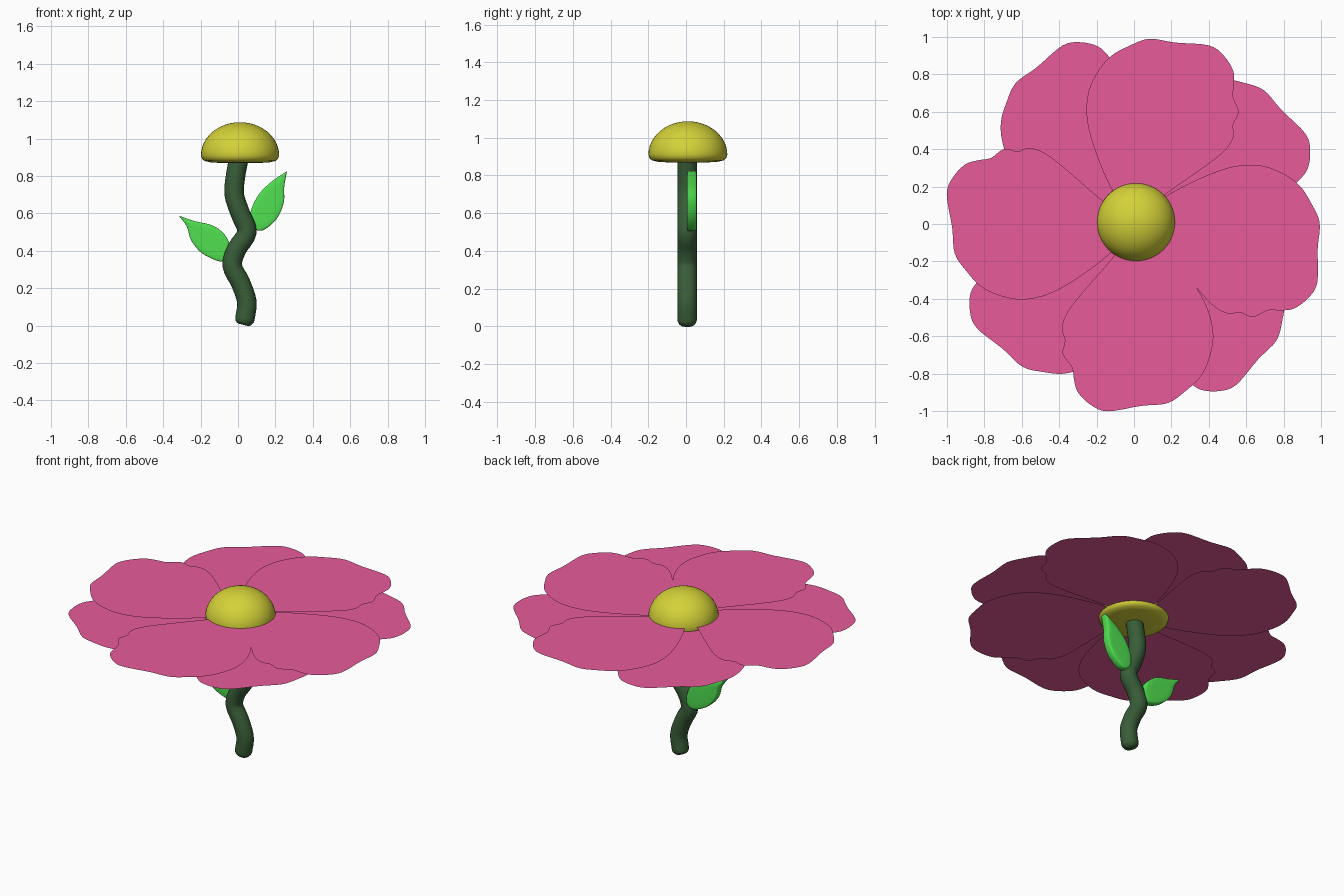
import bpy, bmesh, math
from mathutils import Vector, Matrix

if "Cube" in bpy.data.objects:
    bpy.data.objects.remove(bpy.data.objects["Cube"])


def material(name, rgb):
    m = bpy.data.materials.new(name)
    m.diffuse_color = (*rgb, 1)
    m.use_nodes = True
    m.node_tree.nodes["Principled BSDF"].inputs["Base Color"].default_value = m.diffuse_color
    return m


PINK = material("petal_pink", (0.80, 0.105, 0.32))
YELLOW = material("centre_yellow", (0.66, 0.64, 0.04))
LEAF = material("leaf_green", (0.08, 0.75, 0.08))
STEM = material("stem_green", (0.04, 0.11, 0.04))


def finish(bm, name, mat, smooth_angle=None):
    me = bpy.data.meshes.new(name)
    bm.to_mesh(me)
    bm.free()
    me.materials.append(mat)
    ob = bpy.data.objects.new(name, me)
    bpy.context.collection.objects.link(ob)
    if smooth_angle:
        bpy.ops.object.select_all(action='DESELECT')
        ob.select_set(True)
        bpy.context.view_layer.objects.active = ob
        bpy.ops.object.shade_smooth_by_angle(angle=smooth_angle)
    return ob


def smooth_path(pts, steps=4):
    """Open Catmull-Rom curve; the end points stay sharp."""
    p = [Vector(q) for q in pts]
    p = [p[0]] + p + [p[-1]]
    out = []
    for a, b, c, d in zip(p, p[1:], p[2:], p[3:]):
        for i in range(steps):
            t = i / steps
            out.append(0.5 * (2 * b + (c - a) * t + (2 * a - 5 * b + 4 * c - d) * t * t
                              + (3 * b - a - 3 * c + d) * t ** 3))
    return out + [p[-1]]


# petals: one wavy paper-thin outline, turned about the centre in two layers
CENTRE = Vector((0.01, 0.01))
PETAL = [(0.01, 0.03), (-0.11, 0.17), (-0.2, 0.37), (-0.25, 0.55), (-0.245, 0.7),
         (-0.19, 0.82), (-0.12, 0.9), (-0.03, 0.95), (0.08, 0.99), (0.22, 0.97),
         (0.4, 0.955), (0.48, 0.9), (0.53, 0.82), (0.535, 0.75), (0.53, 0.68),
         (0.56, 0.6), (0.53, 0.53), (0.53, 0.46), (0.45, 0.36), (0.17, 0.16), (0.01, 0.03)]


def petal(name, degrees, z):
    bm = bmesh.new()
    rot = Matrix.Rotation(math.radians(degrees), 2)
    verts = [bm.verts.new((*(CENTRE + rot @ (p - CENTRE)), z)) for p in smooth_path(PETAL)[:-1]]
    face = bm.faces.new(verts)
    face.normal_update()
    if face.normal.z < 0:
        face.normal_flip()
    bmesh.ops.triangulate(bm, faces=[face])
    finish(bm, name, PINK)


for layer, z, angles in (("upper", 0.925, (0, 104, 194, -86)),
                         ("lower", 0.905, (45, -40, -126, 146))):
    for i, a in enumerate(angles):
        petal(f"{layer}_petal_{i + 1}", a, z)

# flower centre: dome with a rounded rim, spun from a profile
bm = bmesh.new()
profile = [(0, 0.868), (0.1, 0.869), (0.16, 0.873), (0.19, 0.88), (0.203, 0.891), (0.209, 0.91)]
profile += [(0.209 * math.cos(t), 0.91 + 0.177 * math.sin(t))
            for t in (math.pi / 2 * i / 12 for i in range(1, 12))] + [(0, 1.087)]
verts = [bm.verts.new((r, 0, z)) for r, z in profile]
edges = [bm.edges.new(e) for e in zip(verts, verts[1:])]
bmesh.ops.spin(bm, geom=verts + edges, cent=(0, 0, 0), axis=(0, 0, 1),
               angle=2 * math.pi, steps=48)
bmesh.ops.remove_doubles(bm, verts=bm.verts, dist=1e-4)
bmesh.ops.recalc_face_normals(bm, faces=bm.faces)
bmesh.ops.translate(bm, verts=bm.verts, vec=(0.011, 0.01, 0))
finish(bm, "flower_centre", YELLOW, math.radians(60))

# stem: wavy round tube with a rounded foot
path = smooth_path([(0.028, 0.004), (0.030, 0.012), (0.033, 0.025), (0.039, 0.05), (0.047, 0.13),
                    (0.013, 0.23), (-0.031, 0.32), (-0.006, 0.41), (0.048, 0.5), (0.012, 0.6),
                    (-0.02, 0.7), (-0.013, 0.8), (0.003, 0.885)])
bm = bmesh.new()
rings = []
N = 24
for i, p in enumerate(path):
    d = (path[min(i + 1, len(path) - 1)] - path[max(i - 1, 0)]).normalized()
    h = min((p.y - 0.004) / 0.036, 1)
    r = 0.052 * (0.45 + 0.55 * math.sqrt(1 - (1 - h) ** 2))
    side = Vector((d.y, 0, -d.x))
    rings.append([bm.verts.new(Vector((p.x, 0.006, p.y)) + side * r * math.cos(2 * math.pi * k / N)
                               + Vector((0, r * math.sin(2 * math.pi * k / N), 0)))
                  for k in range(N)])
for a, b in zip(rings, rings[1:]):
    for k in range(N):
        bm.faces.new((a[k], a[k - 1], b[k - 1], b[k]))
bm.faces.new(rings[0])
bm.faces.new(rings[-1])
bmesh.ops.recalc_face_normals(bm, faces=bm.faces)
finish(bm, "stem", STEM, math.radians(60))


# leaves: padded plates with softened front and back edges
def leaf(name, outline):
    pts = smooth_path(outline + outline[:1])[:-1]
    mid = sum(pts, Vector((0, 0))) / len(pts)
    bm = bmesh.new()
    rings = []
    for s, y in ((0.6, 0.005), (0.9, 0.006), (0.97, 0.008), (1, 0.012),
                 (1, 0.050), (0.97, 0.054), (0.9, 0.056), (0.6, 0.057)):
        rings.append([bm.verts.new((q.x, y, q.y))
                      for q in (mid + (p - mid) * s for p in pts)])
    n = len(pts)
    for a, b in zip(rings, rings[1:]):
        for k in range(n):
            bm.faces.new((a[k], a[k - 1], b[k - 1], b[k]))
    bm.faces.new(rings[0])
    bm.faces.new(rings[-1])
    bmesh.ops.recalc_face_normals(bm, faces=bm.faces)
    finish(bm, name, LEAF, math.radians(60))


leaf("right_leaf", [(0.262, 0.825), (0.18, 0.77), (0.11, 0.7), (0.068, 0.61), (0.07, 0.54),
                    (0.1, 0.51), (0.145, 0.515), (0.21, 0.575), (0.245, 0.66), (0.247, 0.74)])
leaf("left_leaf", [(-0.317, 0.588), (-0.23, 0.558), (-0.135, 0.535), (-0.07, 0.485), (-0.04, 0.42),
                   (-0.045, 0.36), (-0.095, 0.342), (-0.19, 0.385), (-0.25, 0.455), (-0.274, 0.53)])
